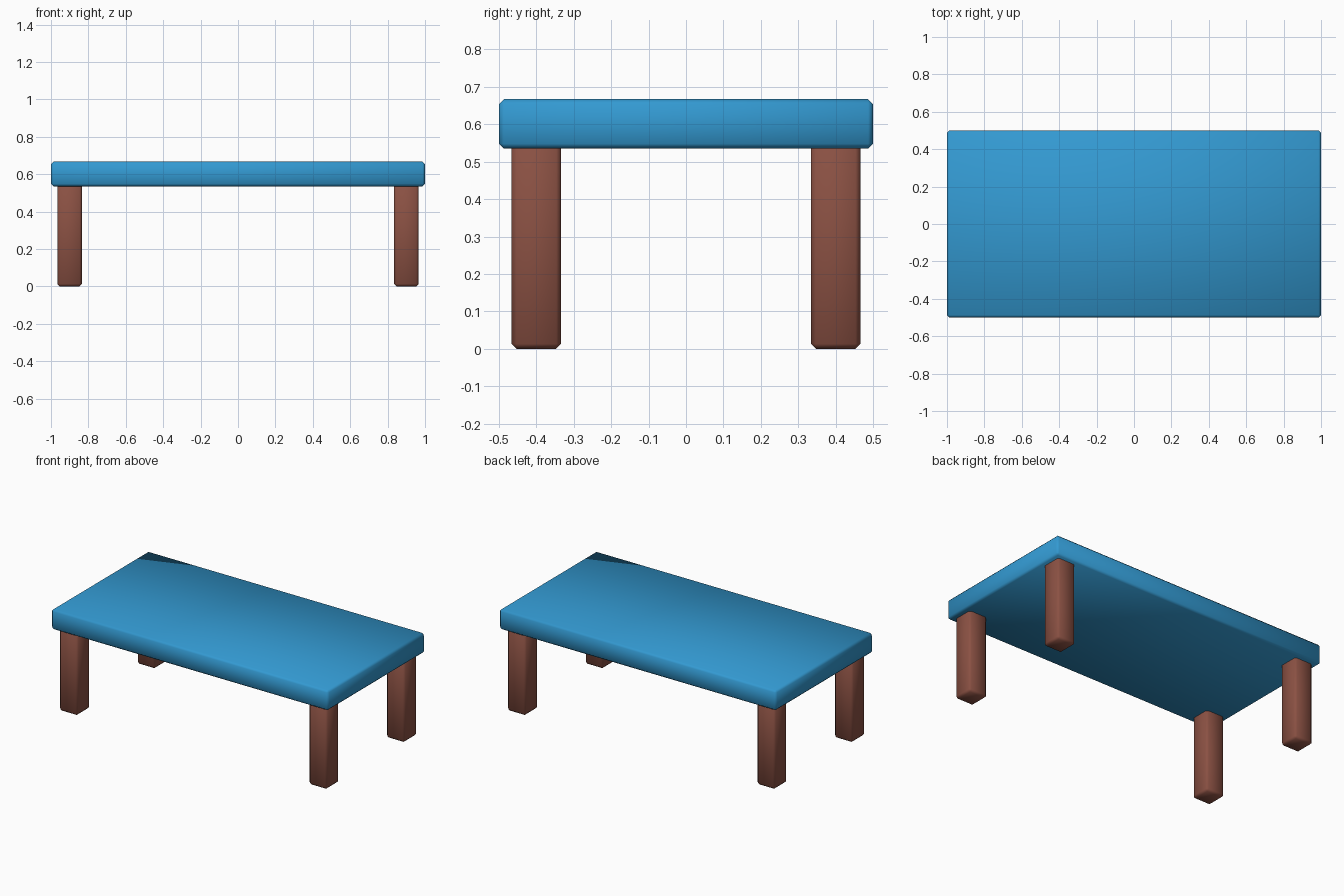
import bpy, bmesh

if "Cube" in bpy.data.objects:
    bpy.data.objects.remove(bpy.data.objects["Cube"])


def material(name, rgb):
    m = bpy.data.materials.new(name)
    m.diffuse_color = (*rgb, 1.0)
    m.use_nodes = True
    m.node_tree.nodes["Principled BSDF"].inputs["Base Color"].default_value = m.diffuse_color
    return m


def block(name, lo, hi, mat, bevel=0.013):
    """Chamfered, smooth-shaded box between two corners."""
    bm = bmesh.new()
    bmesh.ops.create_cube(bm, size=1.0)
    for v in bm.verts:
        for i in range(3):
            v.co[i] = hi[i] if v.co[i] > 0 else lo[i]
    bmesh.ops.bevel(bm, geom=bm.edges[:], offset=bevel, segments=1,
                    affect='EDGES', profile=0.5)
    for f in bm.faces:
        f.smooth = True
    me = bpy.data.meshes.new(name)
    bm.to_mesh(me)
    bm.free()
    me.materials.append(mat)
    ob = bpy.data.objects.new(name, me)
    bpy.context.collection.objects.link(ob)
    return ob


blue = material("blue", (0.033, 0.32, 0.64))
brown = material("brown", (0.26, 0.083, 0.057))

# Table top
block("table_top", (-1.0, -0.5, 0.535), (1.0, 0.5, 0.667), blue)

# Four legs, running up into the top
h = 0.066
for sx, xn in ((-1, "left"), (1, "right")):
    for sy, yn in ((-1, "front"), (1, "back")):
        cx, cy = sx * 0.9, sy * 0.4
        block(f"{yn}_{xn}_leg", (cx - h, cy - h, 0.0),
              (cx + h, cy + h, 0.6), brown)
